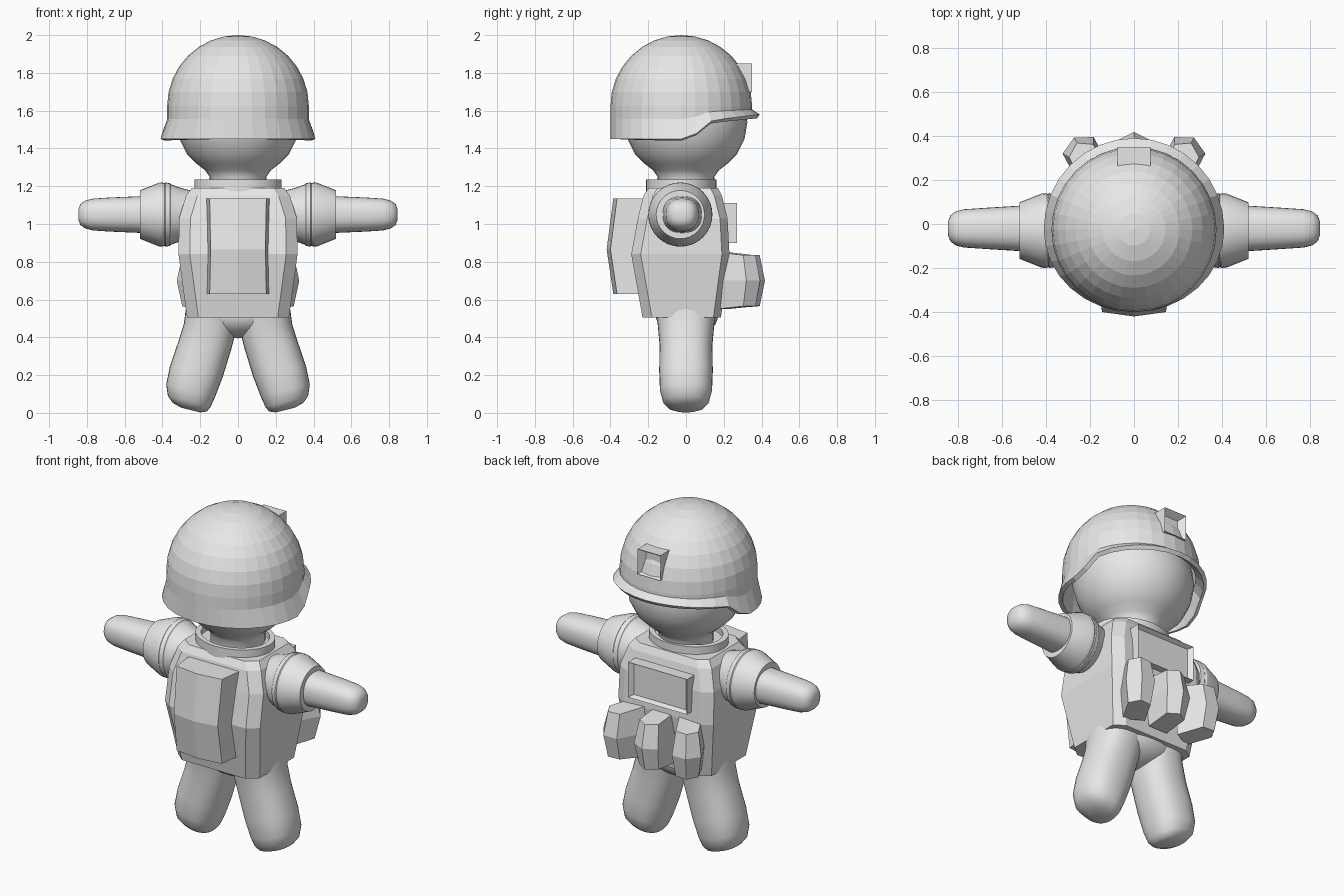
import bpy, bmesh
from math import sin, cos, pi, radians
from mathutils import Matrix, Vector

if "Cube" in bpy.data.objects:
    bpy.data.objects.remove(bpy.data.objects["Cube"], do_unlink=True)

grey = bpy.data.materials.new("plain_grey")
grey.use_nodes = True
grey.diffuse_color = (0.8, 0.8, 0.8, 1)
grey.node_tree.nodes["Principled BSDF"].inputs["Base Color"].default_value = (0.8, 0.8, 0.8, 1)


def finish(name, bm, smooth=None):
    bmesh.ops.recalc_face_normals(bm, faces=bm.faces)
    mesh = bpy.data.meshes.new(name)
    bm.to_mesh(mesh)
    bm.free()
    mesh.materials.append(grey)
    ob = bpy.data.objects.new(name, mesh)
    bpy.context.collection.objects.link(ob)
    if smooth:
        bpy.ops.object.select_all(action='DESELECT')
        bpy.context.view_layer.objects.active = ob
        ob.select_set(True)
        bpy.ops.object.shade_smooth_by_angle(angle=radians(smooth))
    return ob


def loft(rings, caps=(True, True)):
    """Skin a list of equal-length closed rings."""
    bm = bmesh.new()
    rows = [[bm.verts.new(p) for p in ring] for ring in rings]
    n = len(rows[0])
    for a, b in zip(rows, rows[1:]):
        for i in range(n):
            j = (i + 1) % n
            bm.faces.new((a[i], a[j], b[j], b[i]))
    for row, cap in zip((rows[0], rows[-1]), caps):
        if cap:
            bm.faces.new(row)
    return bm


def ellipse(rx, ry, n=32, power=1.0):
    """Ellipse in two dimensions; a power below one makes it boxier."""
    out = []
    for i in range(n):
        c, s = cos(2 * pi * i / n), sin(2 * pi * i / n)
        out.append((rx * abs(c) ** power * (1 if c > 0 else -1),
                    ry * abs(s) ** power * (1 if s > 0 else -1)))
    return out


def lerp(x, points):
    for (x0, y0), (x1, y1) in zip(points, points[1:]):
        if x <= x1:
            return y0 + (y1 - y0) * max(0, x - x0) / (x1 - x0)
    return points[-1][1]


def framed_box(name, size, centre, border, depth):
    """Box whose +y face has a recessed panel."""
    bm = bmesh.new()
    bmesh.ops.create_cube(bm, size=1, matrix=Matrix.Translation(centre) @ Matrix.Diagonal((*size, 1)))
    bm.normal_update()
    face = max(bm.faces, key=lambda f: f.normal.y)
    bmesh.ops.inset_individual(bm, faces=[face], thickness=border)
    bmesh.ops.translate(bm, verts=face.verts, vec=(0, -depth, 0))
    for v in face.verts:
        v.co.x *= 0.95
    return finish(name, bm)


# Helmet: faceted dome, flared rim rising to a visor at +y
SEG, R, MID = 32, 0.375, Vector((0, -0.025, 1.625))
rings = []
for k in range(1, 9):
    t = k * pi / 16
    rings.append([(x, y + MID.y, MID.z + R * cos(t)) for x, y in ellipse(R * sin(t), R * sin(t), SEG)])
upper, lower = [], []
for x, y in ellipse(1, 1, SEG):
    by = MID.y + y * (0.415 if y > 0 else R)
    low = lerp(by, [(0.02, 1.45), (0.14, 1.55), (0.39, 1.58)])
    upper.append((R * x, MID.y + R * y, low + (MID.z - low) * 0.6))
    lower.append((0.41 * x, by, low))
bm = loft(rings + [upper, lower], (False, False))
top = bm.verts.new(MID + Vector((0, 0, R)))
bm.verts.ensure_lookup_table()
first = bm.verts[:SEG]
for i in range(SEG):
    bm.faces.new((top, first[i], first[(i + 1) % SEG]))
helmet = finish("helmet", bm)
shell = helmet.modifiers.new("shell", 'SOLIDIFY')
shell.thickness, shell.offset = 0.025, -1

framed_box("helmet_mount", (0.15, 0.13, 0.15), (0, 0.285, 1.775), 0.035, 0.04)

# Head and neck in one smooth turned form
profile = [(0.15, 1.18, 0), (0.15, 1.25, 0), (0.175, 1.285, 0), (0.22, 1.32, 0), (0.27, 1.37, 0),
           (0.31, 1.45, 0), (0.33, 1.54, -0.005), (0.33, 1.62, -0.02), (0.27, 1.78, -0.025), (0.1, 1.9, -0.025)]
finish("head", loft([[(x, y + cy, z) for x, y in ellipse(r, r)] for r, z, cy in profile]), 60)

# Collar ring
finish("collar", loft([[(x, y - 0.025, z) for x, y in ellipse(0.23 * s, 0.187 * s)]
                       for s, z in ((1, 1.17), (1, 1.235), (0.86, 1.235), (0.86, 1.2))]), 30)

# Vest: chamfered box bulging at the waist: height, half width, back, front
levels = [(0.505, 0.27, -0.23, 0.185), (0.84, 0.315, -0.29, 0.23), (1.03, 0.312, -0.255, 0.22),
          (1.15, 0.275, -0.225, 0.19), (1.19, 0.245, -0.2, 0.17)]
rings = []
for z, w, back, front in levels:
    c = w - 0.06
    rings.append([(c, front, z), (w, front - 0.04, z), (w, back + 0.05, z), (c, back, z),
                  (-c, back, z), (-w, back + 0.05, z), (-w, front - 0.04, z), (-c, front, z)])
finish("vest", loft(rings))

# Backpack with a raised middle
rings = []
for z, w, y in ((0.63, 0.15, -0.38), (0.865, 0.145, -0.415), (1.135, 0.15, -0.38)):
    rings.append([(0.17, -0.2, z), (w, y + 0.015, z), (0, y - 0.005, z), (-w, y + 0.015, z), (-0.17, -0.2, z)])
finish("backpack", loft(rings))

# Framed panel on the chest
framed_box("chest_panel", (0.39, 0.12, 0.21), (0, 0.21, 1.005), 0.018, 0.025)

# Ridged pouches along the waist
for name, x, y, turn in (("right_pouch", -0.17, 0.2, 28), ("middle_pouch", 0, 0.2, 0), ("left_pouch", 0.17, 0.2, -28)):
    rings = []
    for z, w, d in ((0.55, 0.062, 0.15), (0.70, 0.08, 0.178), (0.85, 0.062, 0.15)):
        tip = 0.015 * (z - 0.70) / 0.15
        rings.append([(w, 0, z), (w, d, z - tip), (0, d + 0.04, z - tip), (-w, d, z - tip), (-w, 0, z)])
    bm = loft(rings)
    bm.transform(Matrix.Translation((x, y, 0)) @ Matrix.Rotation(radians(turn), 4, 'Z'))
    finish(name, bm)

for side, s in (("left", 1), ("right", -1)):
    # Sleeve with raised cuff bands
    profile = [(0.22, 0.12), (0.30, 0.14), (0.355, 0.16), (0.36, 0.166), (0.385, 0.17), (0.39, 0.166),
               (0.40, 0.17), (0.42, 0.168), (0.52, 0.128), (0.52, 0.08)]
    finish(side + "_sleeve", loft([[(s * x, y - 0.03, z + 1.05) for y, z in ellipse(r, r)] for x, r in profile]), 25)

    # Bare forearm with a rounded end
    profile = [(0.45, 0.105, 0.1), (0.52, 0.103, 0.097), (0.68, 0.093, 0.09), (0.77, 0.087, 0.084),
               (0.81, 0.077, 0.073), (0.835, 0.058, 0.055), (0.845, 0.03, 0.028)]
    finish(side + "_arm", loft([[(s * x, y - 0.02, z + 1.05) for y, z in ellipse(ry, rz, power=0.85)]
                                for x, ry, rz in profile]), 60)

    # Splayed leg: height, centre x, half width, half depth, tilt of the section
    profile = [(0.56, 0.135, 0.14, 0.165, 0), (0.47, 0.145, 0.142, 0.15, 0), (0.36, 0.175, 0.142, 0.14, 0.1),
               (0.22, 0.22, 0.14, 0.142, 0.2), (0.12, 0.25, 0.13, 0.138, 0.25), (0.06, 0.258, 0.113, 0.122, 0.25),
               (0.03, 0.255, 0.09, 0.095, 0.25), (0.015, 0.25, 0.05, 0.055, 0.25)]
    finish(side + "_leg", loft([[(s * (cx + x), y, z + tilt * x) for x, y in ellipse(rx, ry, power=0.85)]
                                for z, cx, rx, ry, tilt in profile]), 60)

# Rounded hips joining the legs
bm = bmesh.new()
bmesh.ops.create_uvsphere(bm, u_segments=32, v_segments=16, radius=1,
                          matrix=Matrix.Translation((0, 0.005, 0.52)) @ Matrix.Diagonal((0.25, 0.165, 0.125, 1)))
finish("hips", bm, 60)
